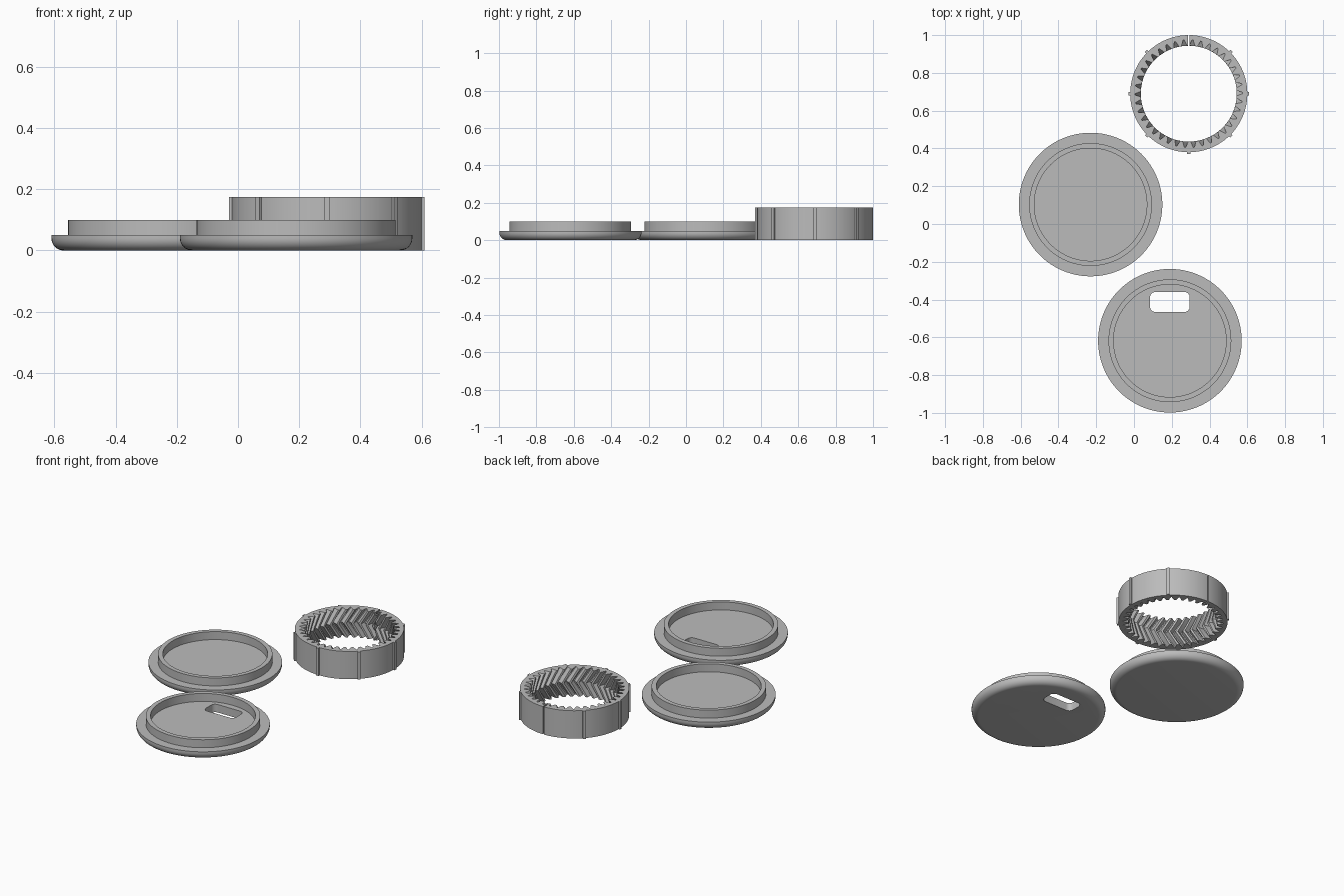
import bpy, bmesh, math
from math import cos, sin, pi, radians

if "Cube" in bpy.data.objects:
    bpy.data.objects.remove(bpy.data.objects["Cube"])

grey = bpy.data.materials.new("matte grey")
grey.diffuse_color = (0.5, 0.5, 0.5, 1)
grey.use_nodes = True
grey.node_tree.nodes["Principled BSDF"].inputs["Base Color"].default_value = grey.diffuse_color


def make_object(name, bm, location=(0, 0, 0)):
    bmesh.ops.recalc_face_normals(bm, faces=bm.faces)
    mesh = bpy.data.meshes.new(name)
    bm.to_mesh(mesh)
    bm.free()
    obj = bpy.data.objects.new(name, mesh)
    obj.location = location
    bpy.context.collection.objects.link(obj)
    mesh.materials.append(grey)
    return obj


def smooth(obj, angle=30):
    bpy.ops.object.select_all(action='DESELECT')
    obj.select_set(True)
    bpy.context.view_layer.objects.active = obj
    bpy.ops.object.shade_smooth_by_angle(angle=radians(angle))


def cut(obj, cutter):
    mod = obj.modifiers.new("cut", 'BOOLEAN')
    mod.operation = 'DIFFERENCE'
    mod.solver = 'EXACT'
    mod.object = cutter
    bpy.context.view_layer.update()
    bpy.context.view_layer.objects.active = obj
    bpy.ops.object.modifier_apply(modifier=mod.name)
    bpy.data.objects.remove(cutter)


def box(name, size, location, turn=0):
    bm = bmesh.new()
    bmesh.ops.create_cube(bm, size=1)
    bmesh.ops.scale(bm, vec=size, verts=bm.verts)
    obj = make_object(name, bm, location)
    obj.rotation_euler.z = turn
    return obj


# Lid: flat disc with a rounded lower edge and a raised lip, turned about z
def lid(name, location, sides=128):
    profile = [(0.34 + 0.04 * sin(a), 0.04 - 0.04 * cos(a))
               for a in (i * pi / 16 for i in range(9))]
    profile += [(0.38, 0.05), (0.325, 0.05), (0.325, 0.10),
                (0.298, 0.10), (0.298, 0.05)]
    bm = bmesh.new()
    rings = [[bm.verts.new((r * cos(2 * pi * i / sides), r * sin(2 * pi * i / sides), z))
              for i in range(sides)] for r, z in profile]
    for low, high in zip(rings, rings[1:]):
        for i in range(sides):
            j = (i + 1) % sides
            bm.faces.new((low[i], low[j], high[j], high[i]))
    bm.faces.new(rings[0][::-1])
    bm.faces.new(rings[-1])
    return make_object(name, bm, location)


plain_lid = lid("plain_lid", (-0.23, 0.103, 0))
slotted_lid = lid("slotted_lid", (0.19, -0.618, 0))

# Rounded window through the second lid
bm = bmesh.new()
corner = 0.028
outline = []
for q, (sx, sy) in enumerate([(1, 1), (-1, 1), (-1, -1), (1, -1)]):
    for k in range(7):
        a = (q + k / 6) * pi / 2
        outline.append(bm.verts.new((sx * (0.105 - corner) + corner * cos(a),
                                     sy * (0.053 - corner) + corner * sin(a), -0.1)))
face = bm.faces.new(outline)
top = bmesh.ops.extrude_face_region(bm, geom=[face])["geom"]
bmesh.ops.translate(bm, vec=(0, 0, 0.3),
                    verts=[v for v in top if isinstance(v, bmesh.types.BMVert)])
cut(slotted_lid, make_object("window_cutter", bm, (0.19, -0.413, 0)))
smooth(plain_lid)
smooth(slotted_lid)

# Ring gear: smooth outside, herringbone teeth inside
TEETH, HEIGHT, TWIST, STEPS = 38, 0.174, 0.2, 8
CX, CY = 0.29, 0.69
tooth = [(0.0, 0.285), (0.14, 0.285), (0.42, 0.254), (0.72, 0.254)]
section = [((t + f) * 2 * pi / TEETH, r) for t in range(TEETH) for f, r in tooth]
n = len(section)
bm = bmesh.new()
inner, outer = [], []
for s in range(STEPS + 1):
    z = HEIGHT * s / STEPS
    shift = TWIST * (1 - abs(2 * s / STEPS - 1))
    inner.append([bm.verts.new((r * cos(a + shift), r * sin(a + shift), z))
                  for a, r in section])
    if s in (0, STEPS):
        outer.append([bm.verts.new((0.31 * cos(a), 0.31 * sin(a), z)) for a, r in section])
loops = [outer[0]] + inner + [outer[1], outer[0]]
for low, high in zip(loops, loops[1:]):
    for i in range(n):
        j = (i + 1) % n
        bm.faces.new((low[i], low[j], high[j], high[i]))
ring_gear = make_object("ring_gear", bm, (CX, CY, 0))

# Thin split through the back of the ring
cut(ring_gear, box("split_cutter", (0.007, 0.2, 0.4), (CX, CY + 0.3, 0.1)))
smooth(ring_gear, 25)

# Upright ribs around the ring, none at the split
for k in range(8):
    if k != 2:
        a = k * pi / 4
        box("outer_rib", (0.022, 0.017, HEIGHT),
            (CX + 0.309 * cos(a), CY + 0.309 * sin(a), HEIGHT / 2), a)
